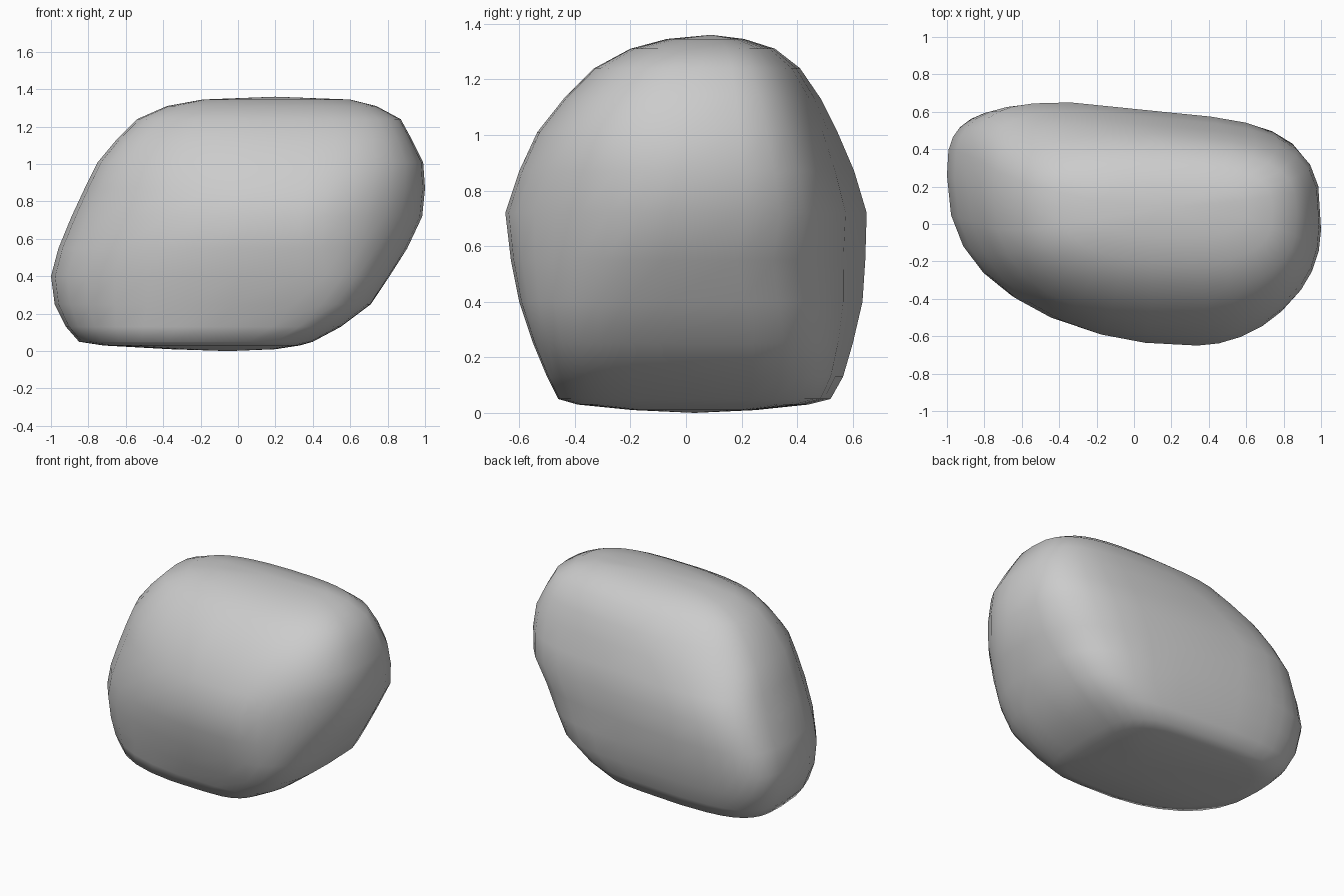
import bpy, bmesh, math

# Horizontal sections of the boulder:
# z, left x, right x, front y, back y, then where each extreme sits: yL, yR, xF, xB
RINGS = [
    (0.01, -0.36, 0.20, -0.19, 0.25, 0.06, 0.02, 0.00, -0.15),
    (0.03, -0.72, 0.33, -0.39, 0.44, 0.12, 0.02, 0.02, -0.28),
    (0.05, -0.85, 0.40, -0.46, 0.52, 0.18, 0.02, 0.06, -0.32),
    (0.13, -0.92, 0.55, -0.50, 0.565, 0.21, 0.00, 0.18, -0.34),
    (0.25, -0.98, 0.71, -0.55, 0.60, 0.24, -0.02, 0.30, -0.34),
    (0.40, -1.00, 0.81, -0.60, 0.635, 0.26, -0.06, 0.33, -0.34),
    (0.55, -0.96, 0.905, -0.63, 0.645, 0.24, -0.08, 0.32, -0.34),
    (0.72, -0.89, 0.985, -0.65, 0.65, 0.21, -0.06, 0.34, -0.34),
    (0.87, -0.82, 1.00, -0.60, 0.605, 0.18, -0.03, 0.36, -0.24),
    (1.01, -0.75, 0.99, -0.535, 0.545, 0.15, 0.00, 0.37, -0.10),
    (1.13, -0.65, 0.93, -0.44, 0.485, 0.12, 0.03, 0.38, 0.08),
    (1.24, -0.54, 0.87, -0.33, 0.41, 0.10, 0.05, 0.36, 0.16),
    (1.31, -0.38, 0.74, -0.20, 0.32, 0.09, 0.07, 0.30, 0.20),
    (1.345, -0.19, 0.60, -0.07, 0.21, 0.08, 0.09, 0.22, 0.20),
]
STEPS = 8  # segments per quarter

# Corner squareness by height: z, back right, back left, front left, front right
CORNERS = [(0.0, 3.8, 3.4, 2.6, 3.8), (0.25, 3.8, 3.2, 2.4, 3.2),
           (0.5, 3.2, 3.2, 2.3, 2.2), (0.75, 3.4, 3.2, 2.2, 1.85),
           (1.1, 3.0, 3.0, 2.5, 2.4), (1.36, 2.7, 2.8, 2.8, 2.8)]


def squareness(z):
    for a, b in zip(CORNERS, CORNERS[1:]):
        if z <= b[0]:
            t = (z - a[0]) / (b[0] - a[0])
            return [p + (q - p) * t for p, q in zip(a[1:], b[1:])]


def ring_points(z, x0, x1, y0, y1, yl, yr, xf, xb):
    # the right half of the back is flattened, less so near the ground and crown
    dent = 0.26 * min(1, 0.5 + z, max(0.3, 2.2 - 1.4 * z))
    for quarter, p in enumerate(squareness(z)):
        sx = x1 if quarter in (0, 3) else x0
        ys = yr if quarter in (0, 3) else yl
        sy = y1 if quarter < 2 else y0
        xs = xb if quarter < 2 else xf
        for i in range(STEPS):
            a = (quarter + i / STEPS) * math.pi / 2
            u = abs(math.cos(a)) ** (2 / p)
            v = abs(math.sin(a)) ** (2 / p)
            if quarter == 0:
                v *= 1 - dent * u * (1 - u)
            yield xs + (sx - xs) * u, ys + (sy - ys) * v, z


# Boulder skin lofted through the sections
bm = bmesh.new()
loops = [[bm.verts.new(c) for c in ring_points(*r)] for r in RINGS]
n = len(loops[0])
for low, high in zip(loops, loops[1:]):
    for i in range(n):
        j = (i + 1) % n
        bm.faces.new((low[i], low[j], high[j], high[i]))

# Gently domed underside and crown
bottom = bm.verts.new((-0.05, 0.03, 0.0))
top = bm.verts.new((0.2, 0.09, 1.36))
for i in range(n):
    j = (i + 1) % n
    bm.faces.new((bottom, loops[0][j], loops[0][i]))
    bm.faces.new((top, loops[-1][i], loops[-1][j]))
bmesh.ops.recalc_face_normals(bm, faces=bm.faces)
for f in bm.faces:
    f.smooth = True

mesh = bpy.data.meshes.new("boulder")
bm.to_mesh(mesh)
bm.free()
boulder = bpy.data.objects.new("boulder", mesh)
bpy.context.collection.objects.link(boulder)
